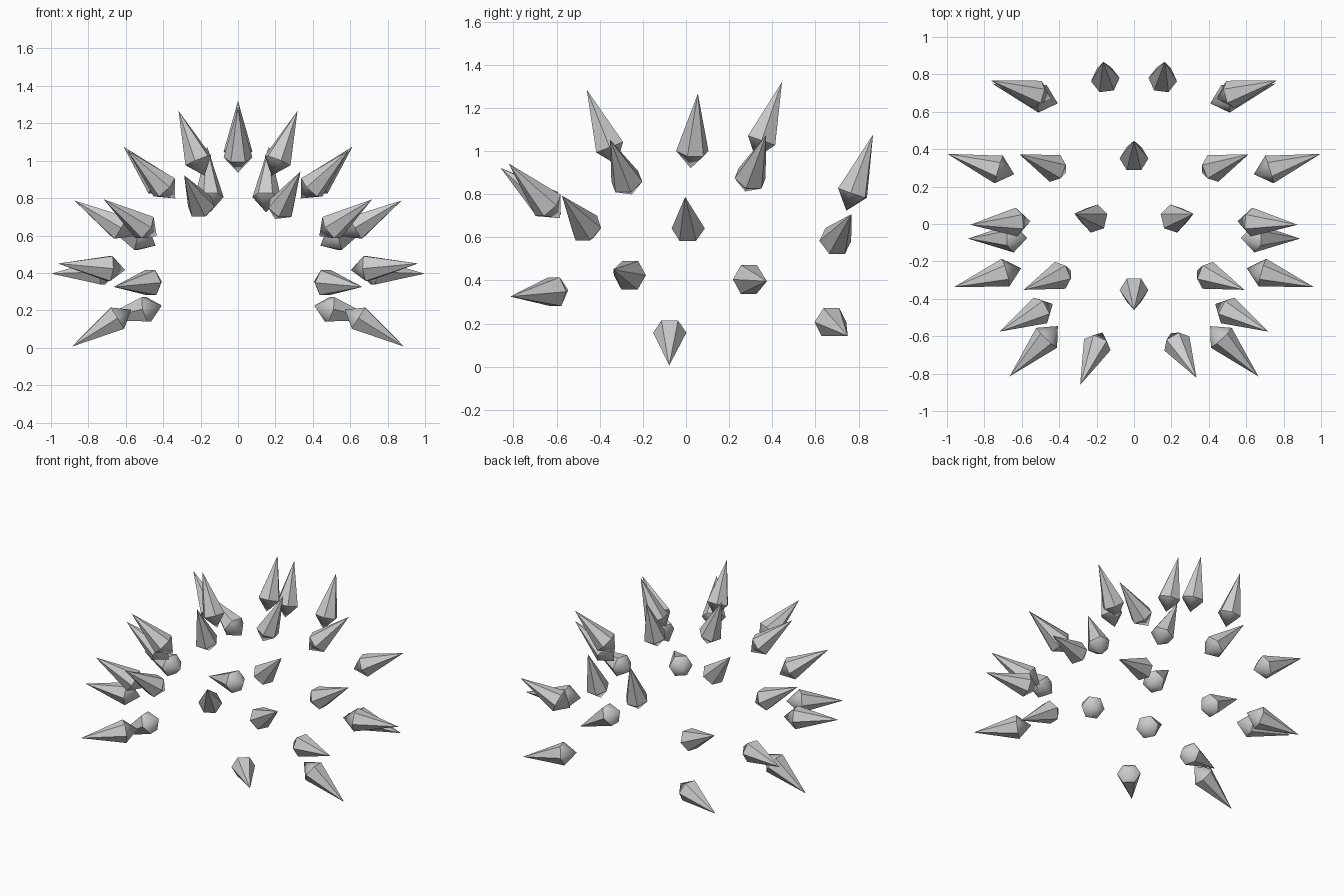
import bpy, bmesh, math
from mathutils import Vector

if "Cube" in bpy.data.objects:
    bpy.data.objects.remove(bpy.data.objects["Cube"])

TIP, BACK, RADIUS = 0.287, 0.087, 0.077   # lengths either side of the hexagonal ring


def spike(name, tip, direction):
    """Six-sided thorn: long faceted point, short smooth-shaded root."""
    tip, d = Vector(tip), Vector(direction).normalized()
    u = Vector((0, 0, 1)).cross(d).normalized()
    v = d.cross(u)
    mid = tip - d * TIP
    bm = bmesh.new()
    top = bm.verts.new(tip)
    root = bm.verts.new(mid - d * BACK)
    ring = [bm.verts.new(mid + RADIUS * (u * math.cos(a) + v * math.sin(a)))
            for a in (i * math.pi / 3 for i in range(6))]
    for i in range(6):
        a, b = ring[i], ring[(i + 1) % 6]
        bm.faces.new((a, b, top))
        bm.faces.new((b, a, root)).smooth = True
        bm.edges.get((a, b)).smooth = False
    bmesh.ops.recalc_face_normals(bm, faces=bm.faces[:])
    mesh = bpy.data.meshes.new(name)
    bm.to_mesh(mesh)
    bm.free()
    bpy.context.collection.objects.link(bpy.data.objects.new(name, mesh))


# Mirrored spikes: tip position, pointing direction
pairs = {
    "crown_spike": ((.318, .055, 1.266), (.37, .09, .925)),
    "upper_back_spike": ((.612, .372, 1.075), (.66, .26, .70)),
    "upper_front_spike": ((.59, -.352, 1.053), (.68, -.27, .68)),
    "rear_top_spike": ((.165, .867, 1.076), (.04, .33, .94)),
    "shoulder_spike": ((.875, -.004, .787), (.86, -.05, .51)),
    "shoulder_front_spike": ((.717, -.575, .793), (.75, -.39, .52)),
    "shoulder_back_spike": ((.764, .767, .707), (.86, .26, .43)),
    "side_front_spike": ((.962, -.337, .45), (.93, -.26, .09)),
    "side_back_spike": ((.998, .375, .396), (.95, .29, -.03)),
    "front_corner_spike": ((.665, -.815, .325), (.69, -.72, -.08)),
    "low_side_spike": ((.888, -.078, .006), (.85, -.01, -.53)),
    "low_back_spike": ((.757, .75, .143), (.93, .28, -.22)),
}
for name, (t, d) in pairs.items():
    for side, s in (("right", 1), ("left", -1)):
        spike(f"{name}_{side}", (s * t[0], t[1], t[2]), (s * d[0], d[1], d[2]))

# Front brow spikes differ slightly left to right
spike("brow_spike_right", (.334, -.822, .942), (.36, -.63, .67))
spike("brow_spike_left", (-.288, -.86, .922), (-.32, -.75, .58))

# Centre line spikes
spike("centre_back_spike", (0, .445, 1.32), (0, .33, .945))
spike("centre_front_spike", (0, -.46, 1.284), (0, -.37, .93))
